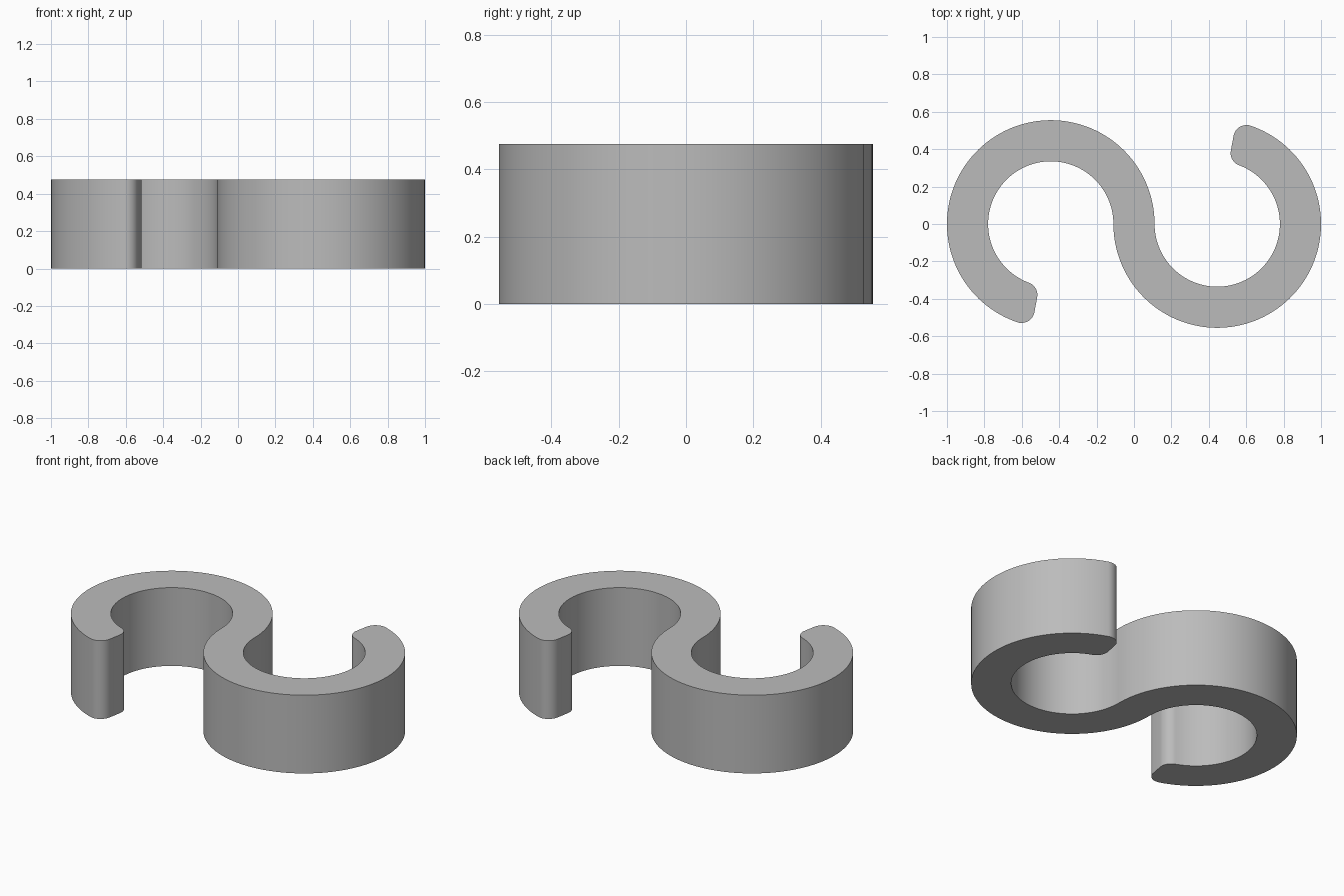
import bpy, bmesh
from math import radians, degrees, asin, cos, sin

cube = bpy.data.objects.get("Cube")
if cube:
    bpy.data.objects.remove(cube, do_unlink=True)

CENTRE_X, OUTER, INNER = -0.445, 0.555, 0.335
HEIGHT, FILLET, CUT = 0.475, 0.07, 259.5


def arc(cx, cy, r, start, end, steps):
    """Points along an arc, angles in degrees."""
    angles = [radians(start + (end - start) * i / steps) for i in range(steps + 1)]
    return [(cx + r * cos(a), cy + r * sin(a)) for a in angles]


def polar(r, angle):
    return CENTRE_X + r * cos(radians(angle)), r * sin(radians(angle))


# One open hook: outer arc, rounded tip, inner arc back to the middle
outer_end = CUT - degrees(asin(FILLET / (OUTER - FILLET)))
inner_end = CUT - degrees(asin(FILLET / (INNER + FILLET)))
hook = arc(CENTRE_X, 0, OUTER, 0, outer_end, 90)
hook += arc(*polar(OUTER - FILLET, outer_end), FILLET, outer_end, CUT + 90, 12)[1:]
hook += arc(*polar(INNER + FILLET, inner_end), FILLET, CUT + 90, inner_end + 180, 12)
hook += arc(CENTRE_X, 0, INNER, inner_end, 0, 90)[1:-1]

# The second hook is the first turned half a turn
outline = hook + [(-x, -y) for x, y in hook]

# Extrude the outline into a solid
bm = bmesh.new()
base = bm.faces.new([bm.verts.new((x, y, 0)) for x, y in outline])
ext = bmesh.ops.extrude_face_region(bm, geom=[base], use_keep_orig=True)
top = [v for v in ext["geom"] if isinstance(v, bmesh.types.BMVert)]
bmesh.ops.translate(bm, verts=top, vec=(0, 0, HEIGHT))
bmesh.ops.recalc_face_normals(bm, faces=bm.faces)
mesh = bpy.data.meshes.new("s_hook")
bm.to_mesh(mesh)
bm.free()
s_hook = bpy.data.objects.new("s_hook", mesh)
bpy.context.collection.objects.link(s_hook)

# Plain grey material
grey = bpy.data.materials.new("grey")
grey.use_nodes = True
colour = (0.5, 0.5, 0.5, 1)
grey.diffuse_color = colour
grey.node_tree.nodes["Principled BSDF"].inputs["Base Color"].default_value = colour
mesh.materials.append(grey)

# Smooth walls with crisp rims
bpy.ops.object.select_all(action="DESELECT")
s_hook.select_set(True)
bpy.context.view_layer.objects.active = s_hook
bpy.ops.object.shade_smooth_by_angle(angle=radians(30))
